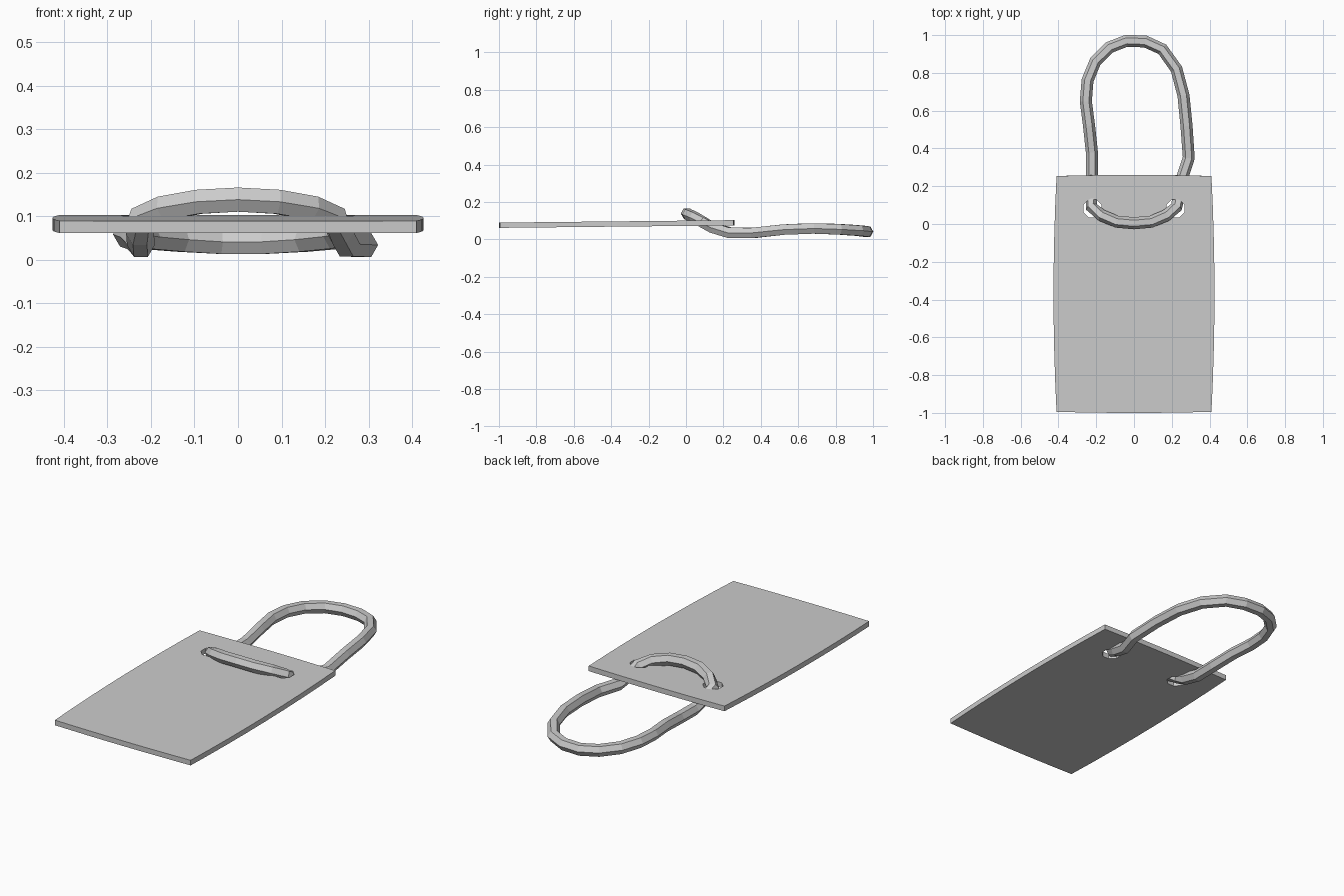
import bpy
import math

cube = bpy.data.objects.get("Cube")
if cube:
    bpy.data.objects.remove(cube, do_unlink=True)

GREY = (0.6, 0.6, 0.6, 1.0)
grey = bpy.data.materials.new("plain grey")
grey.use_nodes = True
grey.diffuse_color = GREY
grey.node_tree.nodes["Principled BSDF"].inputs["Base Color"].default_value = GREY


def add_loop(curve, points):
    """Add one closed straight-segment loop to a curve."""
    spline = curve.splines.new("POLY")
    spline.points.add(len(points) - 1)
    for target, co in zip(spline.points, points):
        target.co = (*co, 1)
    spline.use_cyclic_u = True


def finish(name, curve):
    """Turn a curve into a named, flat-shaded mesh object."""
    obj = bpy.data.objects.new(name, curve)
    bpy.context.collection.objects.link(obj)
    bpy.ops.object.select_all(action="DESELECT")
    obj.select_set(True)
    bpy.context.view_layer.objects.active = obj
    bpy.ops.object.convert(target="MESH")
    obj = bpy.context.object
    obj.data.materials.clear()
    obj.data.materials.append(grey)
    bpy.ops.object.shade_flat()
    return obj


# Tag plate: slightly bowed outline with two octagonal holes
HALF_W, HALF_L, STEPS = 0.41, 0.624, 8
SIDE_BOW, END_BOW = 0.016, 0.006
outline = []
for quarter in range(4):
    along, out, bow = ((HALF_L, HALF_W, SIDE_BOW) if quarter % 2 == 0
                       else (HALF_W, HALF_L, END_BOW))
    for i in range(STEPS):
        t = 2 * i / STEPS - 1
        x, y = out + bow * (1 - t * t), along * t
        for _ in range(quarter):
            x, y = -y, x
        outline.append((x, y, 0))

plate = bpy.data.curves.new("tag_plate", "CURVE")
plate.dimensions = "2D"
plate.fill_mode = "BOTH"
plate.extrude = 0.014
add_loop(plate, outline)
for side in (-1, 1):
    add_loop(plate, [(side * 0.22 + 0.052 * math.cos(a), 0.452 + 0.052 * math.sin(a), 0)
                     for a in (math.tau * (k + 0.5) / 8 for k in range(8))])
tag = finish("tag_plate", plate)
tag.location = (0, -0.37, 0.082)
tag.rotation_euler.x = 0.0105

# Strap: closed six-sided cord threaded through both holes
path = [
    (0, 0.004, 0.138), (0.09, 0.012, 0.133), (0.17, 0.045, 0.118), (0.225, 0.09, 0.092),
    (0.235, 0.14, 0.062), (0.25, 0.23, 0.035), (0.29, 0.35, 0.034),
    (0.278, 0.52, 0.052), (0.262, 0.68, 0.058), (0.225, 0.82, 0.053),
    (0.15, 0.925, 0.046), (0.06, 0.966, 0.041), (-0.04, 0.97, 0.041),
    (-0.13, 0.935, 0.046), (-0.205, 0.86, 0.052), (-0.246, 0.76, 0.057),
    (-0.255, 0.65, 0.058), (-0.238, 0.52, 0.052), (-0.223, 0.38, 0.036),
    (-0.223, 0.25, 0.034), (-0.225, 0.15, 0.06), (-0.225, 0.09, 0.092),
    (-0.17, 0.045, 0.118), (-0.09, 0.012, 0.133),
]
strap = bpy.data.curves.new("strap", "CURVE")
strap.dimensions = "3D"
strap.twist_mode = "Z_UP"
strap.bevel_depth = 0.032
strap.bevel_resolution = 1
add_loop(strap, path)
finish("strap", strap)
